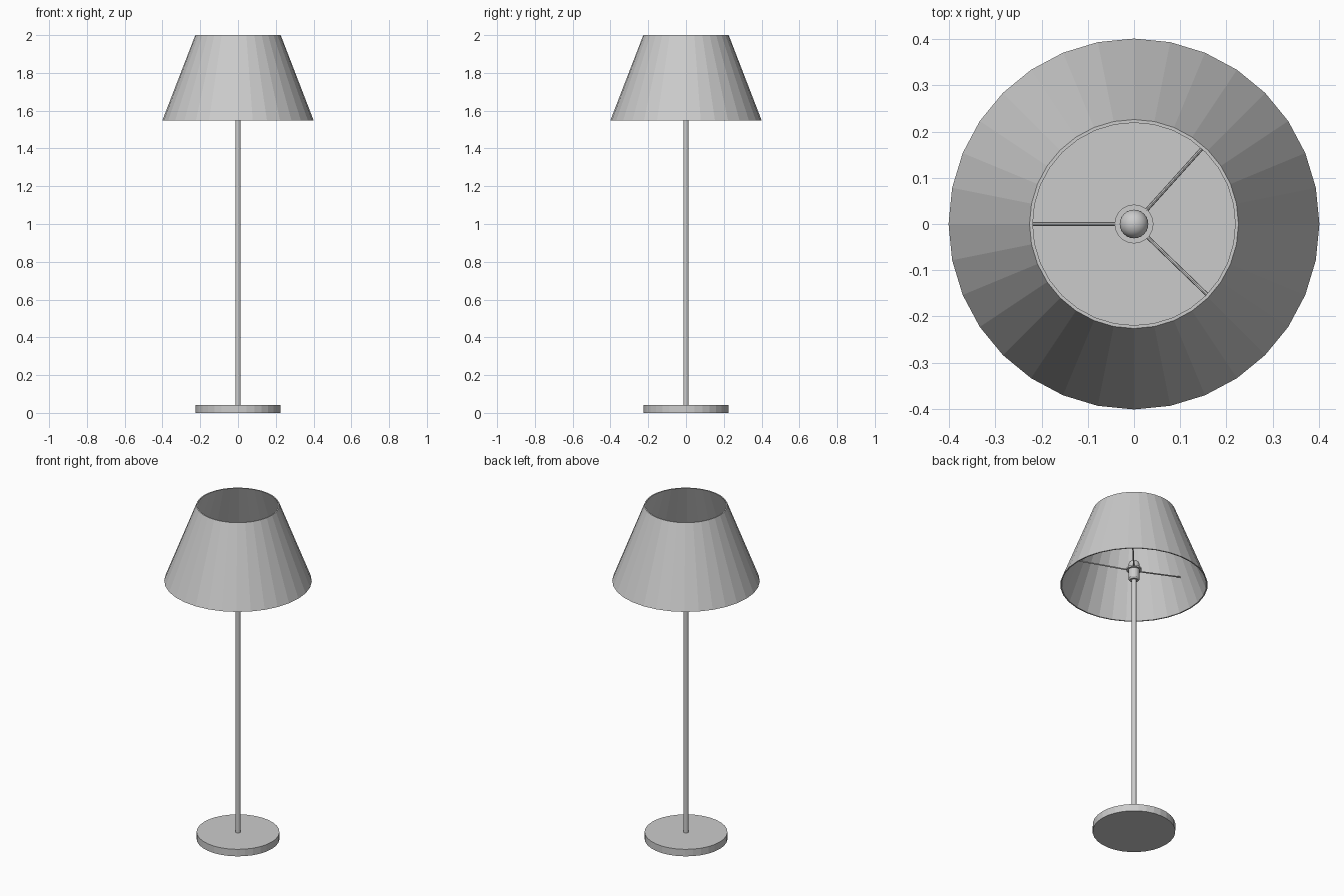
import bpy, bmesh
from math import cos, sin, pi, radians
from mathutils import Vector

if "Cube" in bpy.data.objects:
    bpy.data.objects.remove(bpy.data.objects["Cube"])


def lathe(name, profile, segs=32, closed=False):
    """Revolve (radius, z) points about z; open profiles get flat end caps."""
    bm = bmesh.new()
    rings = [[bm.verts.new((r * cos(2 * pi * i / segs), r * sin(2 * pi * i / segs), z))
              for i in range(segs)] for r, z in profile]
    pairs = list(zip(rings, rings[1:]))
    if closed:
        pairs.append((rings[-1], rings[0]))
    else:
        bm.faces.new(rings[0])
        bm.faces.new(rings[-1])
    for a, b in pairs:
        for i in range(segs):
            j = (i + 1) % segs
            bm.faces.new((a[i], a[j], b[j], b[i]))
    bmesh.ops.recalc_face_normals(bm, faces=bm.faces)
    mesh = bpy.data.meshes.new(name)
    bm.to_mesh(mesh)
    bm.free()
    obj = bpy.data.objects.new(name, mesh)
    bpy.context.collection.objects.link(obj)
    return obj


def rod(name, start, end, radius, sides=8):
    start, end = Vector(start), Vector(end)
    obj = lathe(name, [(radius, 0), (radius, (end - start).length)], sides)
    obj.location = start
    obj.rotation_euler = (end - start).to_track_quat('Z', 'Y').to_euler()
    return obj


# Base disc and pole
lathe("base", [(0.225, 0), (0.225, 0.042)])
lathe("pole", [(0.0145, 0.04), (0.0145, 1.60)], 16)

# Thin-walled tapered shade
lathe("shade", [(0.401, 1.547), (0.226, 2.0), (0.219, 2.0), (0.394, 1.547)], closed=True)

# Bulb socket, holder ring and bulb
lathe("socket", [(0.024, 1.575), (0.031, 1.585), (0.031, 1.64)], 24)
lathe("holder_ring", [(0.030, 1.638), (0.042, 1.638), (0.042, 1.648), (0.030, 1.648)], 24, True)
bulb = lathe("bulb", [(0.031, 1.64)] +
             [(0.031 * cos(radians(a)), 1.668 + 0.031 * sin(radians(a))) for a in range(0, 90, 11)], 24)
for p in bulb.data.polygons:
    p.use_smooth = True

# Three spokes rising from the ring to the shade wall
for n, angle in enumerate((180, 48, -44)):
    c, s = cos(radians(angle)), sin(radians(angle))
    rod(f"spoke_{n + 1}", (0.036 * c, 0.036 * s, 1.643), (0.332 * c, 0.332 * s, 1.718), 0.004)
